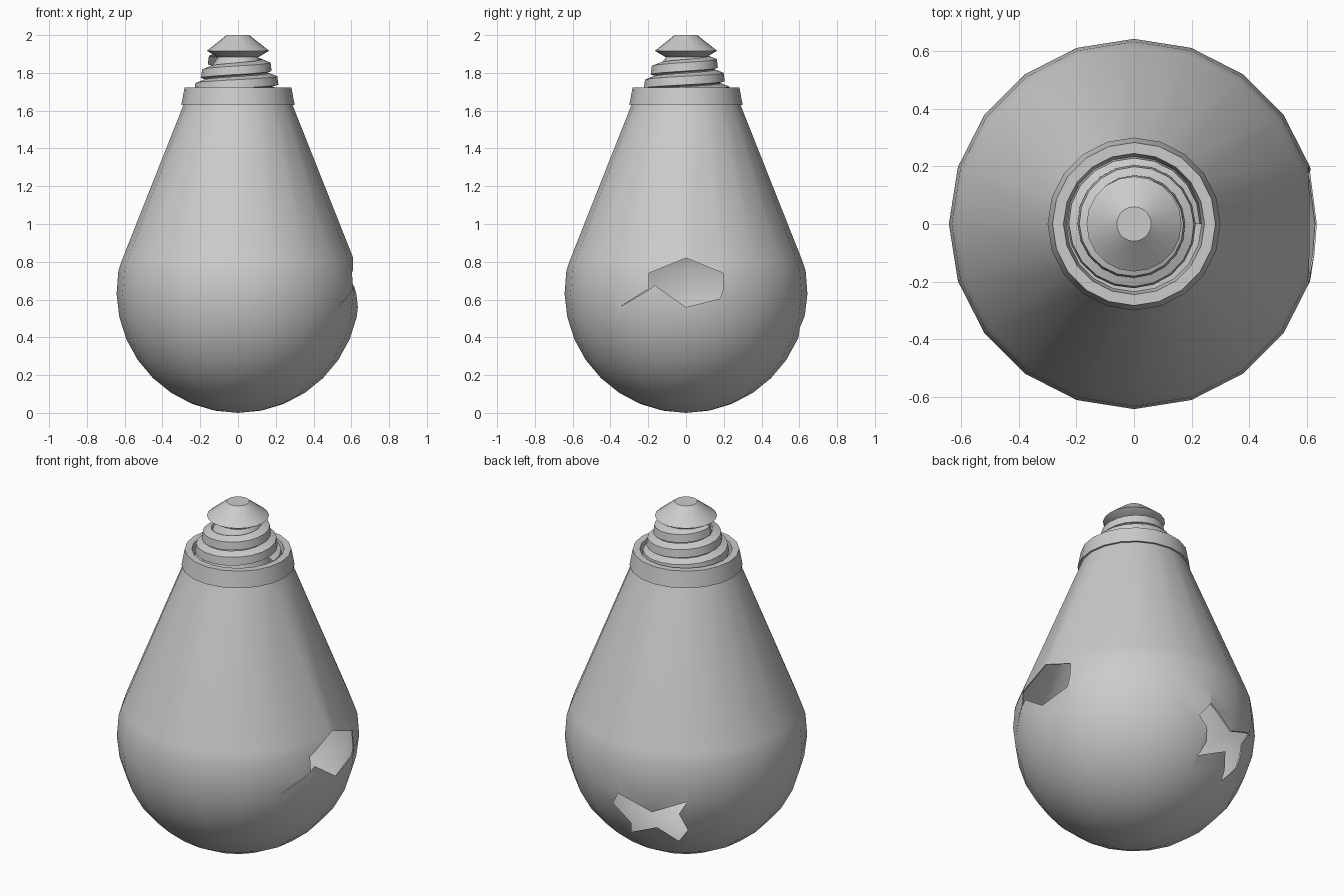
import bpy, bmesh, math
from mathutils import Vector

if "Cube" in bpy.data.objects:
    bpy.data.objects.remove(bpy.data.objects["Cube"])

SIDES = 20


def make_object(name, bm):
    bmesh.ops.recalc_face_normals(bm, faces=bm.faces)
    mesh = bpy.data.meshes.new(name)
    bm.to_mesh(mesh)
    bm.free()
    obj = bpy.data.objects.new(name, mesh)
    bpy.context.collection.objects.link(obj)
    return obj


def smooth(obj, degrees=30):
    bpy.ops.object.select_all(action='DESELECT')
    obj.select_set(True)
    bpy.context.view_layer.objects.active = obj
    bpy.ops.object.shade_smooth_by_angle(angle=math.radians(degrees))


def revolve(name, profile, closed=False):
    """Spin an (r, z) profile around z; points with r = 0 become poles."""
    bm = bmesh.new()
    rings = []
    for r, z in profile:
        if r < 1e-6:
            rings.append([bm.verts.new((0, 0, z))] * SIDES)
        else:
            rings.append([bm.verts.new((r * math.cos(a), r * math.sin(a), z))
                          for a in (math.tau * k / SIDES for k in range(SIDES))])
    pairs = list(zip(rings, rings[1:])) + ([(rings[-1], rings[0])] if closed else [])
    for lower, upper in pairs:
        for k in range(SIDES):
            n = (k + 1) % SIDES
            quad = list(dict.fromkeys([lower[k], lower[n], upper[n], upper[k]]))
            if len(quad) > 2:
                bm.faces.new(quad)
    return make_object(name, bm)


def prism(name, outline, origin, right, up, out, depth):
    """Extrude a 2D outline along the direction out."""
    bm = bmesh.new()
    face = bm.faces.new([bm.verts.new(origin + right * u + up * v) for u, v in outline])
    new = bmesh.ops.extrude_face_region(bm, geom=[face])['geom']
    bmesh.ops.translate(bm, vec=out * depth,
                        verts=[g for g in new if isinstance(g, bmesh.types.BMVert)])
    obj = make_object(name, bm)
    obj.hide_render = True
    return obj


def cut(obj, cutter):
    mod = obj.modifiers.new('hole', 'BOOLEAN')
    mod.operation, mod.solver, mod.object = 'DIFFERENCE', 'EXACT', cutter
    bpy.context.view_layer.objects.active = obj
    bpy.ops.object.modifier_apply(modifier=mod.name)
    bpy.data.objects.remove(cutter)


# Glass bulb: round bottom running into a straight cone, as a thin shell
R, WALL = 0.643, 0.006
arc = [math.radians(-90 + 100 * k / 9) for k in range(10)]


def bulb_profile(rad, inset):
    pts = [(rad * math.cos(a), R + rad * math.sin(a)) for a in arc]
    pts[0] = (0, R - rad)
    return pts + [(0.614 - inset, 0.81), (0.285 - inset, 1.64), (0.265 - inset, 1.69)]


bulb = revolve('glass_bulb', bulb_profile(R, 0) + bulb_profile(R - WALL, WALL)[::-1])
bm = bmesh.new()
bm.from_mesh(bulb.data)
bmesh.ops.holes_fill(bm, edges=[])
rim = [e for e in bm.edges if e.is_boundary]
bmesh.ops.bridge_loops(bm, edges=rim)
bmesh.ops.recalc_face_normals(bm, faces=bm.faces)
bm.to_mesh(bulb.data)
bm.free()

# Broken hole on the right side, with a thin crack running from it
side_hole = [(-0.196, 0.74), (0, 0.82), (0.196, 0.74), (0.196, 0.65), (0.18, 0.605),
             (0, 0.56), (-0.165, 0.675), (-0.19, 0.655), (-0.355, 0.558), (-0.196, 0.658)]
cut(bulb, prism('side_hole_cutter', side_hole, Vector((0.3, 0, 0)),
                Vector((0, 1, 0)), Vector((0, 0, 1)), Vector((1, 0, 0)), 1))

# Star-shaped hole low on the back
az, el = math.radians(35), math.radians(25)
out = Vector((-math.sin(az) * math.cos(el), math.cos(az) * math.cos(el), math.sin(el)))
right = Vector((-math.cos(az), -math.sin(az), 0))
star = [(-0.36, -0.32), (-0.18, -0.42), (0.005, -0.366), (-0.037, -0.43), (0.01, -0.515),
        (-0.037, -0.573), (-0.154, -0.5), (-0.29, -0.525), (-0.29, -0.477), (-0.387, -0.371)]
cut(bulb, prism('star_hole_cutter', star, Vector((0, 0, R)), right, out.cross(right), out, 1))
smooth(bulb)

# Collar around the neck with a recessed floor
smooth(revolve('collar', [(0.27, 1.63), (0.30, 1.63), (0.283, 1.722), (0.245, 1.722),
                          (0.235, 1.66), (0, 1.66)]))

# Screw thread: a tapering helical strip
PITCH, STEPS = 0.0725, 50
bm = bmesh.new()
previous = None
for i in range(STEPS + 1):
    a, z = math.tau * i / SIDES, 1.655 + PITCH * i / SIDES
    r = min(0.235, 0.25 - 0.0018 * i)
    section = [(r - 0.05, 0), (r, 0.01), (r - 0.006, 0.055), (r - 0.05, PITCH)]
    column = [bm.verts.new((q * math.cos(a), q * math.sin(a), z + h)) for q, h in section]
    if previous:
        for k in range(3):
            bm.faces.new((previous[k], column[k], column[k + 1], previous[k + 1]))
    previous = column
smooth(make_object('screw_thread', bm))

# Core inside the thread, and the contact cap on top
smooth(revolve('thread_core', [(0.19, 1.655), (0.17, 1.74), (0.13, 1.85), (0.105, 1.885)]))
smooth(revolve('contact_cap', [(0, 1.88), (0.11, 1.885), (0.165, 1.917), (0.06, 2.0), (0, 2.0)]))
